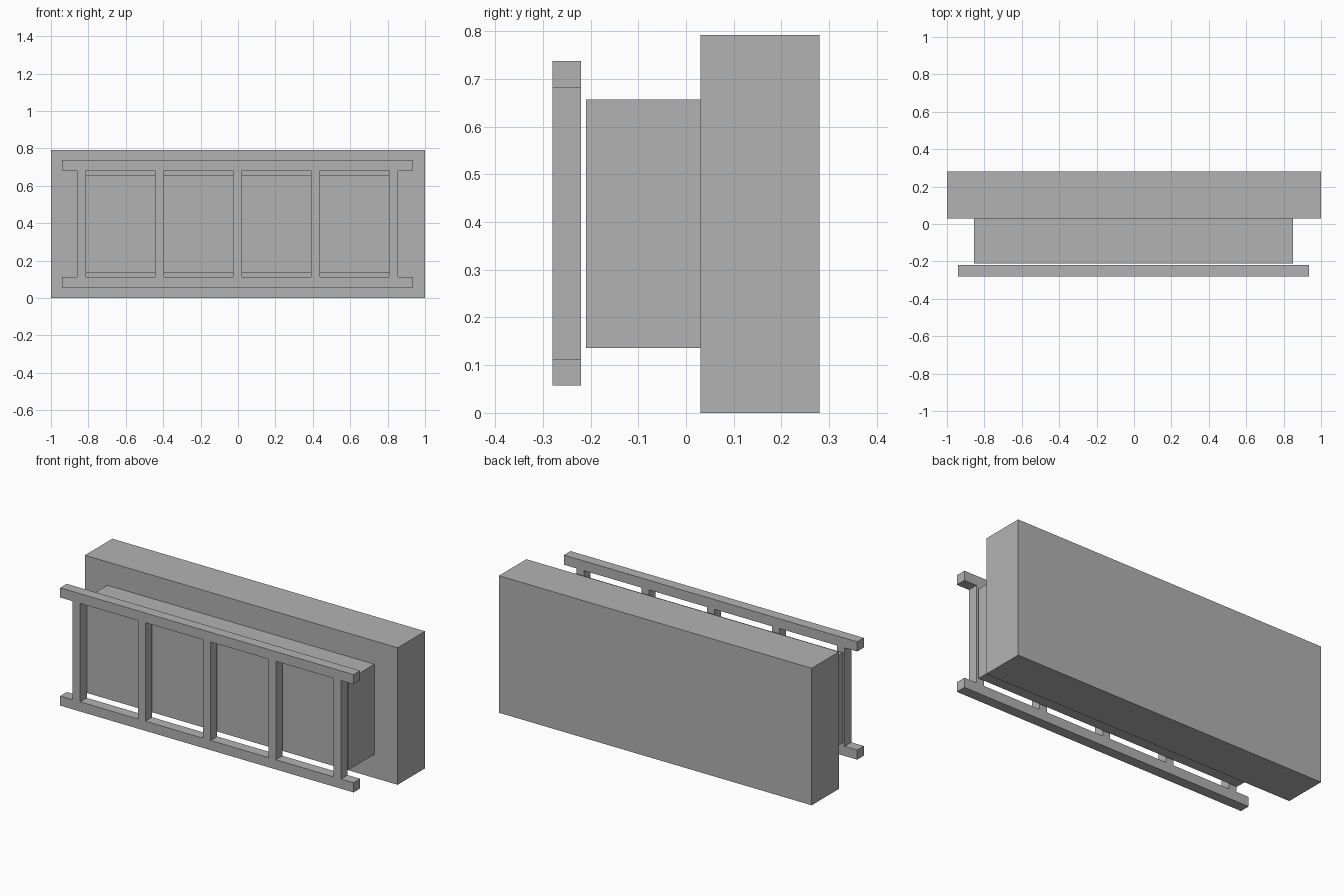
import bpy

old = bpy.data.objects.get("Cube")
if old:
    bpy.data.objects.remove(old, do_unlink=True)

# Single plain grey
grey = bpy.data.materials.new("plain_grey")
grey.use_nodes = True
colour = (0.448, 0.448, 0.448, 1)
grey.diffuse_color = colour
grey.node_tree.nodes["Principled BSDF"].inputs["Base Color"].default_value = colour


def box(name, xs, ys, zs):
    """Flat-sided block spanning the given ranges."""
    spans = (xs, ys, zs)
    bpy.ops.mesh.primitive_cube_add(size=1, location=[(a + b) / 2 for a, b in spans])
    obj = bpy.context.object
    obj.name = name
    obj.scale = [b - a for a, b in spans]
    bpy.ops.object.transform_apply(location=False, rotation=False, scale=True)
    obj.data.materials.append(grey)
    return obj


# Rear body and the narrower block in front of it
box("rear_body", (-1, 1), (0.03, 0.28), (0, 0.792))
box("middle_block", (-0.856, 0.851), (-0.21, 0.03), (0.136, 0.657))

# Ladder-like front frame: two long rails joined by five uprights
centre = -0.003
depth = (-0.28, -0.22)
rail_span = (centre - 0.938, centre + 0.938)
box("lower_rail", rail_span, depth, (0.057, 0.113))
box("upper_rail", rail_span, depth, (0.682, 0.738))
for i in range(5):
    x = centre + (i - 2) * 0.417
    box(f"upright_{i + 1}", (x - 0.024, x + 0.024), depth, (0.113, 0.682))
